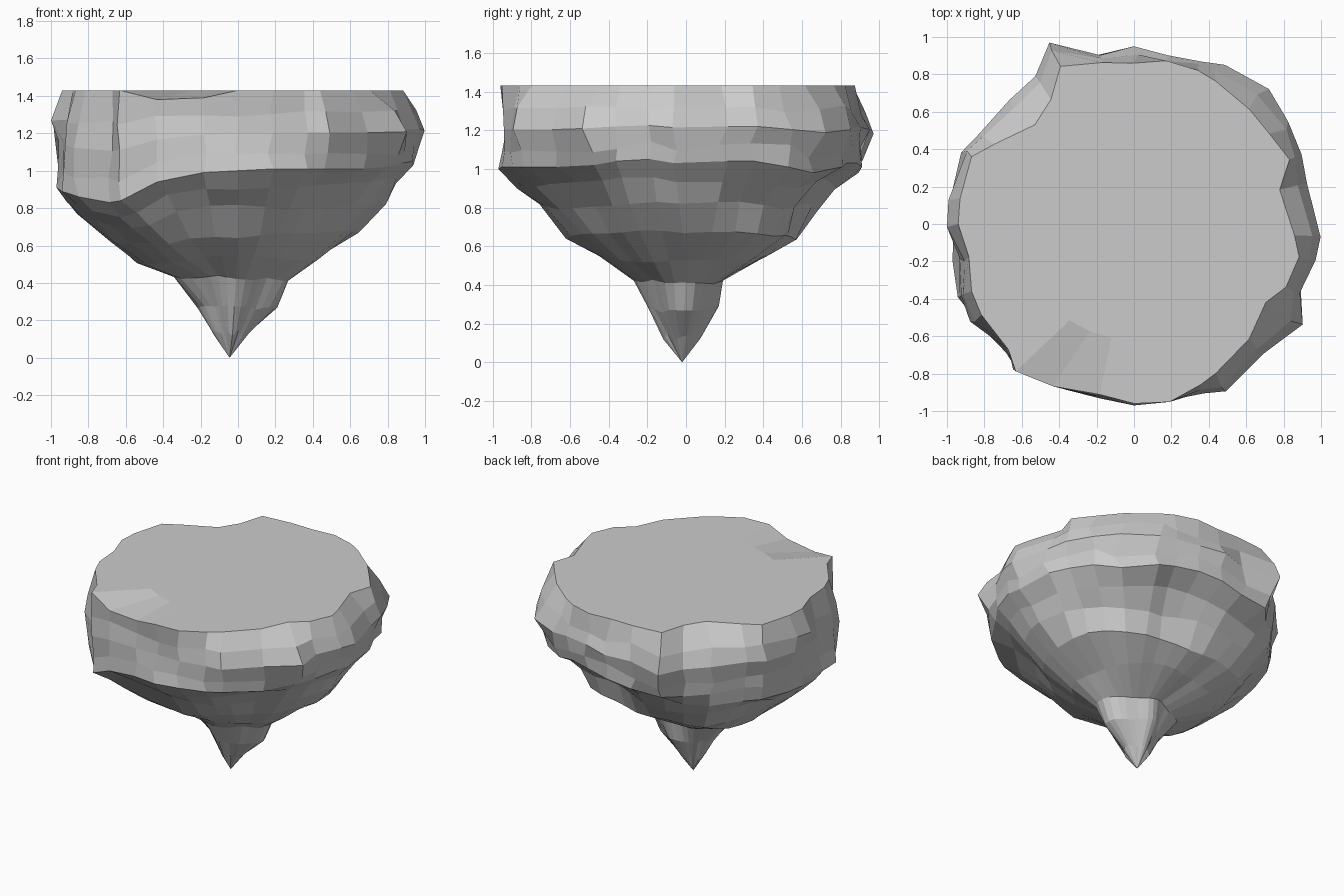
import bpy, bmesh, math, random

if "Cube" in bpy.data.objects:
    bpy.data.objects.remove(bpy.data.objects["Cube"])

random.seed(11)
N = 32            # columns around the rock, counter-clockwise from +x
TOP = 1.43

# Outline radii (in hundredths) of the flat top rim, the widest belt and the lower lip
rim = [86, 80, 90, 87, 87, 88, 89, 89, 86, 88, 93, 80, 75, 86, 94, 94,
       94, 90, 94, 95, 95, 101, 97, 93, 96, 97, 93, 91, 87, 82, 88, 90]
belt = [100, 95, 97, 99, 102, 98, 94, 92, 95, 92, 107, 95, 94, 96, 100, 99,
        96, 95, 100, 102, 95, 101, 97, 94, 93, 96, 98, 102, 98, 105, 96, 99]
lip = [94, 94, 92, 95, 93, 93, 90, 90, 91, 91, 96, 91, 91, 92, 95, 93,
       95, 99, 102, 99, 97, 100, 97, 95, 97, 97, 97, 96, 95, 93, 95, 95]
lip_z = [103, 104, 104, 101, 98, 101, 103, 103, 101, 98, 97, 96, 97, 99, 98, 96,
         94, 91, 89, 86, 83, 84, 94, 99, 100, 101, 101, 101, 101, 102, 104, 105]
rim_drop = {22: 0.05, 23: 0.04}
# Sideways shift in degrees of the corner columns
shift = {0: -4, 1: 2, 5: 4, 10: 2.5, 13: 4, 15: 3, 19: -3, 21: -5, 22: -4, 27: -5, 29: 3}
# Knobs high on the wall: column -> radius
knobs = {15: 1.0, 16: 1.0, 24: 0.93}

# Underside: height, follow-the-lip weight, reach to right, back, left, front, diagonal squeeze
under = [(0.91, 0.85, 0.86, 0.79, 0.93, 0.86, 0.00),
         (0.80, 0.65, 0.78, 0.69, 0.84, 0.73, 0.00),
         (0.65, 0.35, 0.67, 0.57, 0.70, 0.60, 0.00),
         (0.53, 0.15, 0.40, 0.42, 0.52, 0.45, 0.00),
         (0.42, 0.00, 0.28, 0.20, 0.33, 0.25, 0.12),
         (0.27, 0.00, 0.23, 0.18, 0.19, 0.18, 0.22),
         (0.13, 0.00, 0.09, 0.09, 0.11, 0.10, 0.25)]
# Broad lumps and hollows per underside ring: (centre degrees, half width, amount per ring)
lumps = [(40, 30, (0.0, 0.0, 0.05, 0.12, 0, 0, 0)),
         (315, 35, (-0.05, -0.12, -0.13, -0.06, 0, 0, 0)),
         (135, 35, (0.02, 0.05, 0.08, 0.06, 0, 0, 0)),
         (72, 30, (-0.09, -0.13, -0.05, 0.04, 0, 0, 0)),
         (345, 18, (0.0, -0.04, -0.06, 0.06, 0, 0, 0))]


def lerp(a, b, t):
    return a + (b - a) * t


def facet_noise(amount):
    """Random offsets with broad facets: odd columns average their neighbours."""
    v = [random.uniform(-amount, amount) for _ in range(N)]
    for i in range(1, N, 2):
        v[i] = (v[i - 1] + v[(i + 1) % N]) / 2
    return v


def lump(k, deg):
    total = 0
    for centre, width, amounts in lumps:
        d = abs((deg - centre + 180) % 360 - 180)
        total += amounts[k] * max(0, 1 - d / width)
    return total


def add_ring(bm, points):
    """points: list of (radius, z, angle offset)"""
    ring = []
    for i, (r, z, da) in enumerate(points):
        a = 2 * math.pi * i / N + da
        ring.append(bm.verts.new((r * math.cos(a), r * math.sin(a), z)))
    return ring


bm = bmesh.new()
rings = []
corner = [math.radians(shift.get(i, 0)) for i in range(N)]

# Flat top plate
rings.append(add_ring(bm, [(0.62, TOP, 0)] * N))
rings.append(add_ring(bm, [(rim[i] / 100, TOP - rim_drop.get(i, 0), corner[i]) for i in range(N)]))

# Craggy side wall, roughest round the back right
for f, jitter in ((0.30, 0.015), (0.54, 0.0), (0.80, 0.02), (1.0, 0.0)):
    pts = []
    for i in range(N):
        j = jitter * (1.8 if 1 <= i <= 9 else 1)
        if f <= 0.54:
            r = lerp(rim[i], belt[i], min(1, f / 0.54 * 1.3)) / 100
        else:
            r = lerp(belt[i], lip[i], (f - 0.54) / 0.46) / 100
        r *= 1 + random.uniform(-j, j * 0.4)
        if f == 0.30:
            r = knobs.get(i, r)
        da = corner[i] + random.uniform(-1, 1) * j * 1.5
        dz = random.uniform(-1, 1) * j
        pts.append((r, lerp(TOP, lip_z[i] / 100, f) + dz, da))
    rings.append(add_ring(bm, pts))

# Faceted underside tapering to the point
ridges = facet_noise(0.03)
for k, (z, follow, right, back, left, front, squeeze) in enumerate(under):
    rough = facet_noise(0.035)
    pts = []
    for i in range(N):
        a = 2 * math.pi * i / N
        c, s = math.cos(a), math.sin(a)
        r = c * c * (right if c > 0 else left) + s * s * (back if s > 0 else front)
        r *= 1 - squeeze * math.sin(2 * a) ** 2 + lump(k, math.degrees(a))
        r *= 1 + (ridges[i] + rough[i]) * (0.6 if k in (0, 5, 6) else 1)
        dz = (lip_z[i] / 100 - 1) * follow + rough[(i + 8) % N] * 0.6
        pts.append((r, z + dz, corner[i] * follow))
    ring = add_ring(bm, pts)
    if k >= 4:
        for v in ring:
            v.co.x -= 0.03 * (k - 3) / 3
            v.co.y -= 0.015 * (k - 3) / 3
    rings.append(ring)

# Skin the rings and close both ends
for a, b in zip(rings, rings[1:]):
    for i in range(N):
        j = (i + 1) % N
        bm.faces.new((a[i], b[i], b[j], a[j]))
bm.faces.new(rings[0])
tip = bm.verts.new((-0.045, -0.02, 0))
for i in range(N):
    bm.faces.new((rings[-1][i], tip, rings[-1][(i + 1) % N]))
bmesh.ops.recalc_face_normals(bm, faces=bm.faces)

mesh = bpy.data.meshes.new("floating_rock_island")
bm.to_mesh(mesh)
bm.free()
island = bpy.data.objects.new("floating_rock_island", mesh)
bpy.context.collection.objects.link(island)
